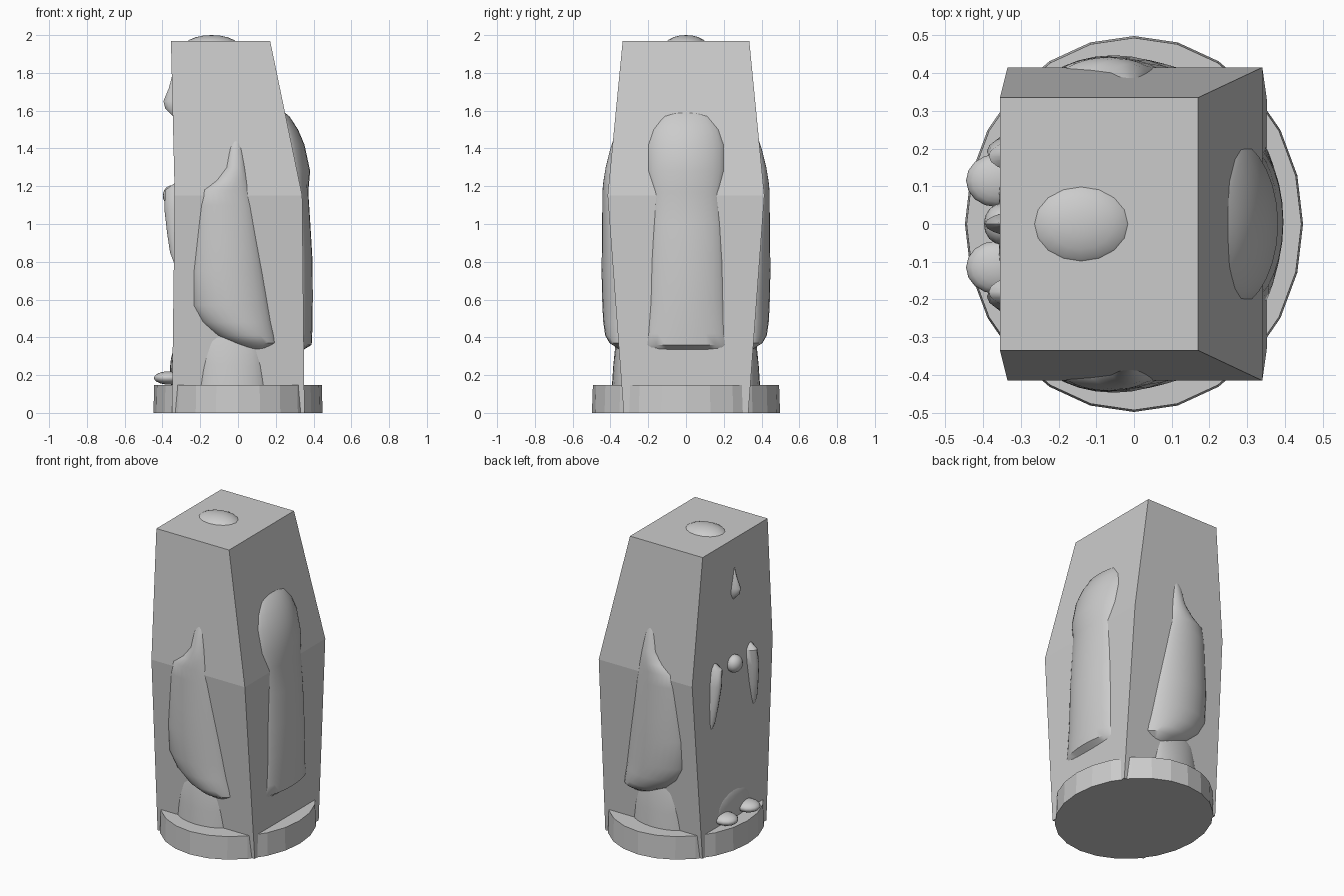
import bpy, bmesh, math

if "Cube" in bpy.data.objects:
    bpy.data.objects.remove(bpy.data.objects["Cube"])

# block rings from bottom to top: z, x left, x right, half depth
RINGS = [(0, -.35, .352, .33), (1.15, -.335, .34, .415), (1.97, -.355, .17, .335)]


def make(name, bm, smooth=False):
    bmesh.ops.recalc_face_normals(bm, faces=bm.faces)
    me = bpy.data.meshes.new(name)
    bm.to_mesh(me)
    bm.free()
    ob = bpy.data.objects.new(name, me)
    bpy.context.collection.objects.link(ob)
    if smooth:
        bpy.ops.object.select_all(action='DESELECT')
        ob.select_set(True)
        bpy.context.view_layer.objects.active = ob
        bpy.ops.object.shade_smooth_by_angle(angle=math.radians(45))
    return ob


def plane(col, z):
    a, b = (RINGS[0], RINGS[1]) if z < RINGS[1][0] else (RINGS[1], RINGS[2])
    t = (z - a[0]) / (b[0] - a[0])
    return a[col] + (b[col] - a[col]) * t


def relief(name, rows, place, col, n=12, power=.7):
    """Bulge on a block face; rows are z, edge 0, edge 1, peak distance."""
    bm = bmesh.new()
    grid = []
    for z, e0, e1, peak in rows:
        base = abs(plane(col, z))
        line = []
        for i in range(n + 1):
            t = -math.cos(math.pi * i / n)
            d = (peak - base + .012) * max(0, 1 - t * t) ** power
            line.append(bm.verts.new(place(e0 + (e1 - e0) * (t + 1) / 2, base - .012 + d, z)))
        grid.append(line)
    for a, b in zip(grid, grid[1:]):
        for i in range(n):
            bm.faces.new((a[i], a[i + 1], b[i + 1], b[i]))
    bmesh.ops.holes_fill(bm, edges=[e for e in bm.edges if e.is_boundary], sides=0)
    return make(name, bm, True)


def ball(name, loc, size):
    bm = bmesh.new()
    bmesh.ops.create_uvsphere(bm, u_segments=16, v_segments=10, radius=1)
    for v in bm.verts:
        v.co = [loc[i] + v.co[i] * size[i] for i in range(3)]
    return make(name, bm, True)


# tapered block
bm = bmesh.new()
loops = [[bm.verts.new((x, y * h, z)) for x, y in ((l, -1), (r, -1), (r, 1), (l, 1))]
         for z, l, r, h in RINGS]
for a, b in zip(loops, loops[1:]):
    for i in range(4):
        j = (i + 1) % 4
        bm.faces.new((a[i], a[j], b[j], b[i]))
bm.faces.new(loops[0])
bm.faces.new(loops[-1])
make("tapered_block", bm)

# oval plinth
bm = bmesh.new()
bmesh.ops.create_cone(bm, cap_ends=True, segments=24, radius1=1, radius2=.99, depth=.148)
for v in bm.verts:
    v.co = (v.co.x * .448, v.co.y * .498, v.co.z + .073)
make("plinth", bm)

# crown of head and nose
ball("head_crown", (-.14, 0, 1.94), (.145, .115, .06))
relief("nose", [(1.78, -.008, .008, .35), (1.72, -.015, .015, .366), (1.65, -.03, .03, .395),
                (1.61, -.032, .032, .385), (1.57, -.012, .012, .345)],
       lambda w, o, z: (-o, w, z), 1, 8)

# back of cloak
relief("cloak_back", [(1.6, -.05, .05, .235), (1.57, -.13, .13, .272), (1.5, -.18, .18, .318),
                      (1.42, -.205, .205, .352), (1.28, -.205, .205, .382), (1.17, -.175, .18, .372),
                      (1.0, -.18, .19, .383), (.8, -.19, .2, .395), (.6, -.195, .205, .396),
                      (.42, -.21, .21, .393), (.36, -.22, .22, .39), (.33, -.2, .2, .34)],
       lambda w, o, z: (o, w, z), 2)

# parts repeated on both sides
for s, side in ((-1, "front"), (1, "rear")):
    relief(side + "_cloak_side",
           [(1.45, -.03, .01, .383), (1.4, -.05, .025, .4), (1.3, -.065, .04, .425),
            (1.23, -.12, .052, .437), (1.18, -.19, .06, .442), (1.1, -.205, .075, .443),
            (.9, -.225, .107, .445), (.75, -.24, .133, .447), (.57, -.24, .163, .443),
            (.48, -.19, .178, .438), (.41, -.11, .193, .428), (.37, -.03, .2, .405),
            (.335, .04, .14, .35)],
           lambda w, o, z: (w, s * o, z), 3)
    relief(side + "_robe_hem", [(.46, -.08, .04, .355), (.38, -.16, .1, .372),
                                (.25, -.19, .13, .385), (.1, -.21, .15, .395)],
           lambda w, o, z: (w, s * o, z), 3)
    relief(side + "_sleeve", [(1.22, .17, .2, .33), (1.18, .14, .22, .385), (1.08, .15, .235, .39),
                              (.95, .17, .24, .375), (.85, .19, .24, .36), (.77, .21, .23, .33)],
           lambda w, o, z: (-o, s * w, z), 1, 8)
    ball(side + "_foot", (-.365, s * .115, .185), (.08, .07, .035))

# clasped hand and lower robe fold
ball("hand", (-.35, 0, 1.15), (.048, .055, .055))
ball("robe_fold", (-.33, 0, .22), (.03, .2, .12))
